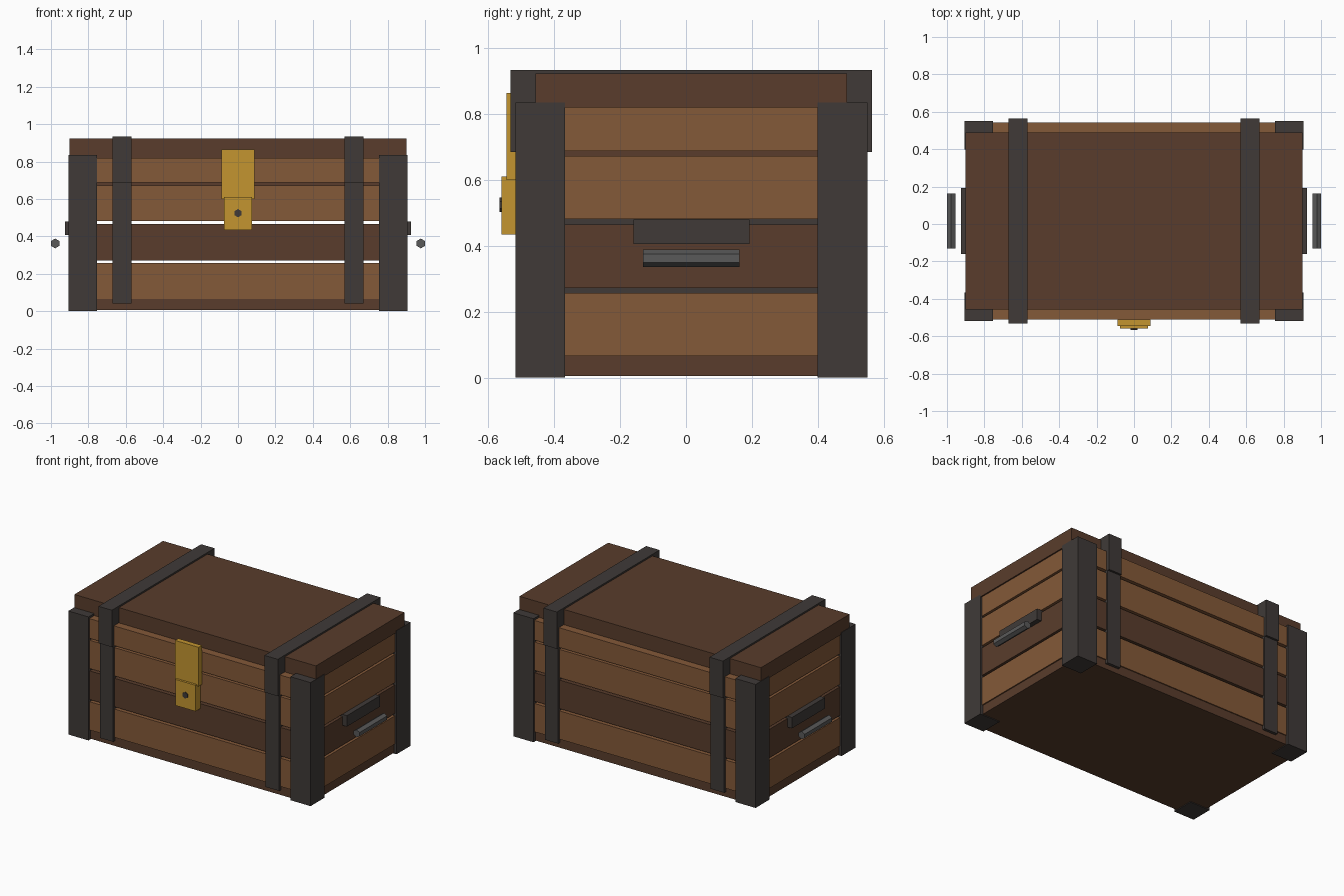
import bpy
import math

if "Cube" in bpy.data.objects:
    bpy.data.objects.remove(bpy.data.objects["Cube"])

CY = 0.016  # depth centre of the chest body (the latch and bands are uneven)


def material(name, rgb):
    m = bpy.data.materials.new(name)
    m.diffuse_color = (*rgb, 1)
    m.use_nodes = True
    m.node_tree.nodes["Principled BSDF"].inputs["Base Color"].default_value = m.diffuse_color
    return m


LIGHT = material("light_wood", (0.23, 0.10, 0.04))
DARK = material("dark_wood", (0.10, 0.046, 0.025))
IRON = material("iron", (0.05, 0.042, 0.039))
STEEL = material("steel", (0.10, 0.10, 0.10))
BRASS = material("brass", (0.55, 0.30, 0.03))


def box(name, x, y, z, mat):
    """Box from (min, max) ranges on each axis."""
    r = (x, y, z)
    bpy.ops.mesh.primitive_cube_add(size=1, location=[(a + b) / 2 for a, b in r])
    o = bpy.context.object
    o.name = name
    o.scale = [b - a for a, b in r]
    bpy.ops.object.transform_apply(location=False, rotation=False, scale=True)
    o.data.materials.append(mat)
    return o


def slab(name, hx, hy, z0, z1, mat):
    return box(name, (-hx, hx), (CY - hy, CY + hy), (z0, z1), mat)


def hex_rod(name, radius, length, loc, mat):
    """Six-sided rod along y with a corner pointing up."""
    bpy.ops.mesh.primitive_cylinder_add(vertices=6, radius=radius, depth=length,
                                        location=loc, rotation=(math.pi / 2, 0, 0))
    o = bpy.context.object
    o.name = name
    o.data.materials.append(mat)
    return o


# Body: base and three plank courses with open gaps between them
slab("base", 0.885, 0.515, 0.005, 0.066, DARK)
slab("lower_planks", 0.893, 0.522, 0.066, 0.257, LIGHT)
slab("middle_planks", 0.893, 0.522, 0.272, 0.465, DARK)
slab("upper_planks", 0.893, 0.522, 0.481, 0.672, LIGHT)

# Lid: seam, wide lower course, narrower top board
slab("lid_seam", 0.86, 0.49, 0.665, 0.69, DARK)
slab("lid_planks", 0.893, 0.526, 0.687, 0.82, LIGHT)
slab("lid_top", 0.902, 0.473, 0.82, 0.923, DARK)

for s, side in ((-1, "left"), (1, "right")):
    def xr(a, b):
        return tuple(sorted((s * a, s * b)))

    # Corner posts
    for t, end in ((-1, "front"), (1, "back")):
        y = tuple(sorted((CY + t * 0.383, CY + t * 0.534)))
        box(f"{end}_{side}_corner_post", xr(0.754, 0.905), y, (0, 0.834), IRON)

    # Iron bands around the body and the lid
    box(f"{side}_body_band", xr(0.57, 0.67), (CY - 0.534, CY + 0.534), (0.04, 0.685), IRON)
    box(f"{side}_lid_band", xr(0.57, 0.67), (CY - 0.548, CY + 0.548), (0.685, 0.934), IRON)

    # Handle bracket and bar
    box(f"{side}_handle_bracket", xr(0.87, 0.926), (CY - 0.176, CY + 0.176), (0.406, 0.48), IRON)
    hex_rod(f"{side}_handle_bar", 0.026, 0.294, (s * 0.9775, CY, 0.362), STEEL)

# Latch: hasp, lock plate and keyhole
box("latch_hasp", (-0.088, 0.088), (-0.545, -0.51), (0.60, 0.864), BRASS)
box("lock_plate", (-0.075, 0.075), (-0.56, -0.505), (0.434, 0.61), BRASS)
hex_rod("keyhole", 0.022, 0.03, (0, -0.551, 0.524), IRON)
